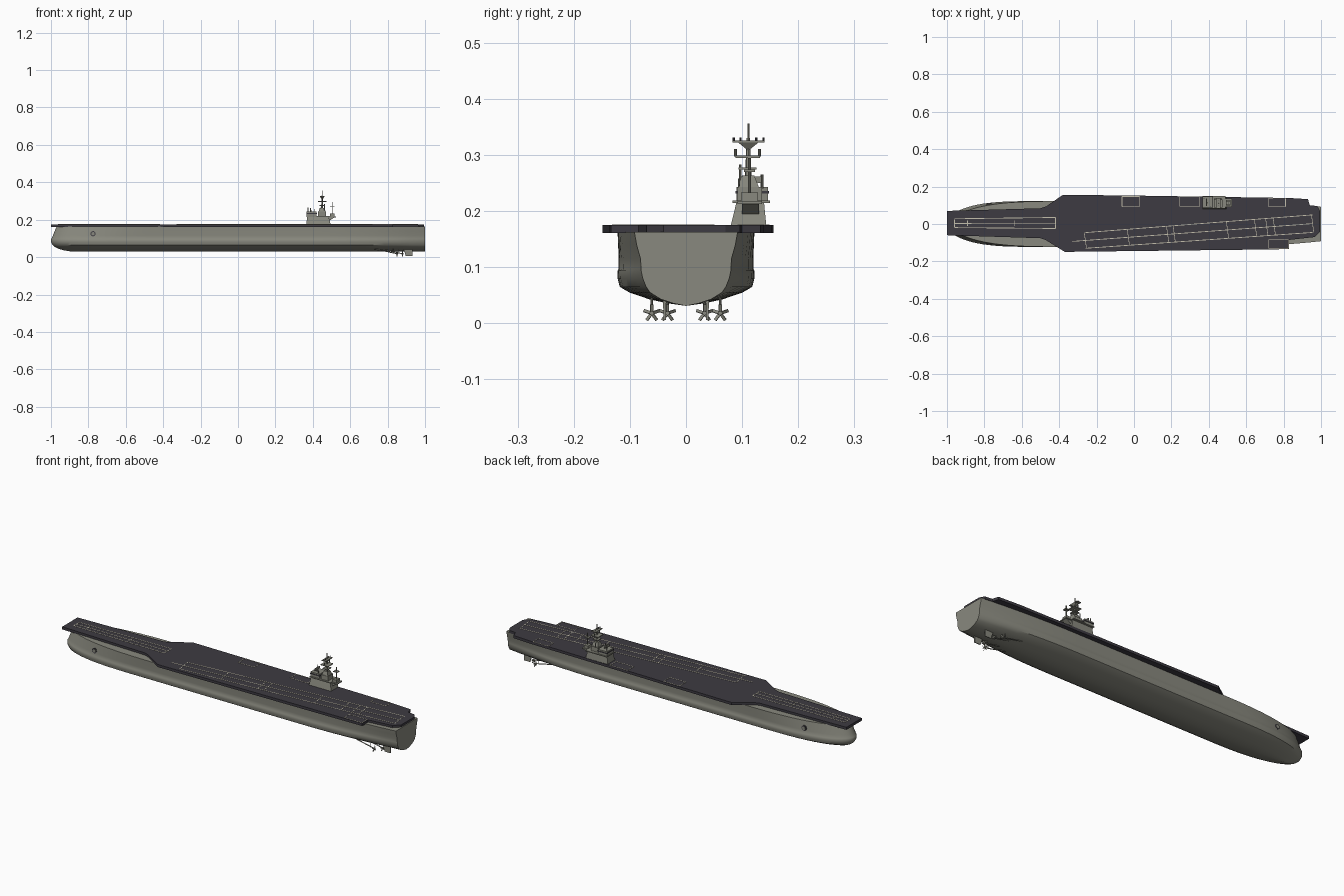
import bpy, bmesh, math
from mathutils import Vector, Matrix

cube = bpy.data.objects.get("Cube")
if cube:
    bpy.data.objects.remove(cube)


def material(name, rgb):
    m = bpy.data.materials.new(name)
    m.use_nodes = True
    m.diffuse_color = (*rgb, 1)
    m.node_tree.nodes["Principled BSDF"].inputs["Base Color"].default_value = (*rgb, 1)
    return m


GREY = material("hull grey", (0.25, 0.25, 0.21))
DARK = material("deck charcoal", (0.047, 0.043, 0.054))
CREAM = material("marking cream", (0.56, 0.53, 0.42))
DECK = 0.175


def finish(name, bm, mat, smooth=False):
    bmesh.ops.remove_doubles(bm, verts=bm.verts, dist=1e-5)
    bmesh.ops.recalc_face_normals(bm, faces=bm.faces)
    mesh = bpy.data.meshes.new(name)
    bm.to_mesh(mesh)
    bm.free()
    mesh.materials.append(mat)
    ob = bpy.data.objects.new(name, mesh)
    bpy.context.collection.objects.link(ob)
    if smooth:
        bpy.ops.object.select_all(action='DESELECT')
        ob.select_set(True)
        bpy.context.view_layer.objects.active = ob
        bpy.ops.object.shade_smooth_by_angle(angle=math.radians(35))
    return ob


def add_prism(bm, outline, z0, z1, top=None):
    lo = [bm.verts.new((x, y, z0)) for x, y in outline]
    hi = [bm.verts.new((x, y, z1)) for x, y in (top or outline)]
    n = len(lo)
    bm.faces.new(lo[::-1])
    bm.faces.new(hi)
    for i in range(n):
        bm.faces.new((lo[i], lo[(i + 1) % n], hi[(i + 1) % n], hi[i]))


def prism(name, outline, z0, z1, mat, top=None):
    bm = bmesh.new()
    add_prism(bm, outline, z0, z1, top)
    return finish(name, bm, mat)


def rect(x0, x1, y0, y1):
    return [(x0, y0), (x1, y0), (x1, y1), (x0, y1)]


def box(name, x0, x1, y0, y1, z0, z1, mat=GREY):
    return prism(name, rect(x0, x1, y0, y1), z0, z1, mat)


def rod(name, a, b, r, mat=GREY, sides=8, r2=None):
    a, b = Vector(a), Vector(b)
    turn = (b - a).to_track_quat('Z', 'Y').to_matrix().to_4x4()
    bm = bmesh.new()
    bmesh.ops.create_cone(bm, cap_ends=True, segments=sides, radius1=r,
                          radius2=r if r2 is None else r2, depth=(b - a).length,
                          matrix=Matrix.Translation((a + b) / 2) @ turn)
    return finish(name, bm, mat, smooth=sides > 6)


# Hull: waterlines as (height, half beam, stem x, transom half width)
LEVELS = [(0.031, 0, -0.9, 0), (0.036, 0.035, -0.93, 0.024), (0.043, 0.066, -0.955, 0.045),
          (0.055, 0.101, -0.98, 0.064), (0.065, 0.118, -0.992, 0.071),
          (0.08, 0.122, -1, 0.077), (0.094, 0.122, -1, 0.08), (0.097, 0.12, -0.998, 0.08),
          (0.115, 0.12, -0.99, 0.081), (0.14, 0.121, -0.98, 0.088), (0.163, 0.122, -0.97, 0.092)]


def half_beam(level, x):
    z, beam, stem, transom = level
    length = 0.45 + max(0, z - 0.1) * 2
    u = min(1, max(0, (x - stem) / length))
    s = max(0, (x - 0.45) / 0.55) ** 2
    return (beam + (transom - beam) * s) * math.sqrt(1 - (1 - u) ** 2.8)


bm = bmesh.new()
rows = []
STATIONS = 48
for i in range(STATIONS + 1):
    t = (i / STATIONS) ** 1.8
    port, starboard = [], []
    for lv in LEVELS:
        x = lv[2] + t * (1 - lv[2])
        w = half_beam(lv, x)
        port.append(bm.verts.new((x, w, lv[0])))
        starboard.append(bm.verts.new((x, -w, lv[0])))
    rows.append(port[::-1] + starboard[1:])
for a, b in zip(rows, rows[1:]):
    n = len(a)
    for j in range(n):
        k = (j + 1) % n
        bm.faces.new((a[j], a[k], b[k], b[j]))
bm.faces.new(rows[-1])
finish("hull", bm, GREY, smooth=True)

# Flight deck
OUTLINE = [(-1, 0.07), (-0.5, 0.084), (-0.47, 0.094), (-0.38, 0.156), (0, 0.152),
           (0.83, 0.139), (0.93, 0.133), (0.94, 0.1), (0.98, 0.096), (0.995, 0.07),
           (0.995, -0.04), (0.965, -0.07), (0.83, -0.085), (0.83, -0.134), (0.72, -0.136),
           (-0.37, -0.149), (-0.475, -0.084), (-0.5, -0.076), (-1, -0.06)]
prism("flight_deck", OUTLINE[::-1], 0.161, DECK, DARK)


# Deck markings
def stripe(bm, a, b, width=0.004):
    a, b = Vector(a), Vector(b)
    side = (b - a).normalized().orthogonal() * width / 2
    add_prism(bm, [a - side, b - side, b + side, a + side], DECK - 0.001, DECK + 0.0012)


bm = bmesh.new()
for y in (0.035, 0.004, -0.024):
    stripe(bm, (-0.96, y * 0.8), (-0.42, y))
for x, r in ((-0.96, 0.02), (-0.89, 0.015), (-0.64, 0.015), (-0.42, 0.03)):
    stripe(bm, (x, 0.005 - r), (x, 0.005 + r))


def landing(x, side):
    t = (x + 0.26) / 1.217
    return (x, -0.088 + 0.09 * t + side * (0.042 + 0.005 * t))


for side in (-1, 0, 1):
    stripe(bm, landing(-0.33 if side == 0 else -0.26, side), landing(0.955, side))
for x in (-0.26, -0.03, 0.18, 0.215, 0.5, 0.65, 0.71, 0.75, 0.955):
    stripe(bm, landing(x + 0.006, -1), landing(x - 0.006, 1), 0.003)
for x0, x1, y0, y1 in ((-0.064, 0.03, 0.093, 0.147), (0.245, 0.35, 0.093, 0.145),
                       (0.72, 0.81, 0.093, 0.138), (0.72, 0.825, -0.13, -0.084)):
    ring = rect(x0, x1, y0, y1)
    for i in range(4):
        stripe(bm, ring[i], ring[(i + 1) % 4], 0.003)
finish("deck_markings", bm, CREAM)

# Island
prism("island_base", rect(0.365, 0.495, 0.08, 0.143), DECK, 0.216, GREY,
      top=rect(0.37, 0.485, 0.09, 0.139))
box("island_walkway", 0.365, 0.49, 0.083, 0.15, 0.214, 0.219)
box("bridge", 0.367, 0.42, 0.09, 0.146, 0.218, 0.243)
box("bridge_windows", 0.365, 0.422, 0.088, 0.148, 0.231, 0.236, DARK)
box("island_rear_house", 0.428, 0.47, 0.092, 0.135, 0.218, 0.243)
prism("funnel", rect(0.43, 0.468, 0.094, 0.13), 0.242, 0.263, GREY,
      top=rect(0.437, 0.463, 0.1, 0.122))
box("aft_platform", 0.485, 0.523, 0.092, 0.135, 0.213, 0.218)
prism("aft_platform_bracket", rect(0.485, 0.49, 0.1, 0.13), 0.195, 0.214, GREY,
      top=rect(0.485, 0.518, 0.1, 0.13))
box("aft_radar_house", 0.492, 0.515, 0.098, 0.128, 0.217, 0.233)

# Masts, yards and antennas
MX, MY = 0.45, 0.111
rod("main_mast", (MX, MY, 0.255), (MX, MY, 0.33), 0.006, r2=0.003)
rod("mast_top", (MX, MY, 0.325), (MX, MY, 0.356), 0.0018)
box("upper_yard", MX - 0.012, MX + 0.012, 0.083, 0.14, 0.322, 0.326)
prism("upper_yard_brace", rect(MX - 0.003, MX + 0.003, 0.108, 0.114), 0.31, 0.323, GREY,
      top=rect(MX - 0.012, MX + 0.012, 0.092, 0.13))
box("lower_yard", MX - 0.022, MX + 0.022, 0.088, 0.132, 0.295, 0.299)
box("mast_platform", MX - 0.015, MX + 0.015, 0.094, 0.126, 0.274, 0.278)
for i, y in enumerate((0.085, 0.097, 0.125, 0.138)):
    rod(f"yard_light_{i}", (MX, y, 0.325), (MX, y, 0.331), 0.002, DARK)
for i, y in enumerate((0.088, 0.131)):
    rod(f"yard_antenna_{i}", (MX, y, 0.297), (MX, y, 0.311), 0.0025)
for i, (x, y, z) in enumerate(((0.375, 0.135, 0.265), (0.41, 0.095, 0.258),
                               (0.44, 0.136, 0.265), (0.463, 0.097, 0.283))):
    rod(f"whip_antenna_{i}", (x, y, 0.24), (x, y, z), 0.0022)
rod("aft_mast", (0.504, 0.113, 0.23), (0.504, 0.113, 0.295), 0.0025)
box("aft_mast_yard", 0.492, 0.516, 0.103, 0.123, 0.27, 0.274)
box("search_radar", 0.386, 0.39, 0.095, 0.135, 0.25, 0.262)
rod("search_radar_post", (0.39, 0.113, 0.24), (0.39, 0.113, 0.252), 0.004)

# Running gear and anchors, mirrored on both sides
for label, s in (("left", 1), ("right", -1)):
    for place, x, y in (("inner", 0.88, 0.033), ("outer", 0.85, 0.061)):
        hub = Vector((x, s * y, 0.018))
        rod(f"{label}_{place}_shaft", (x - 0.13, s * y, 0.046), hub, 0.0025)
        rod(f"{label}_{place}_hub", hub - Vector((0.005, 0, 0)), hub + Vector((0.006, 0, 0)), 0.004)
        rod(f"{label}_{place}_strut", (x - 0.02, s * y, 0.02), (x - 0.02, s * y, 0.05), 0.002)
        bm = bmesh.new()
        for k in range(5):
            blade = bmesh.ops.create_cube(bm, size=1)["verts"]
            spin = (Matrix.Translation(hub) @ Matrix.Rotation(k * math.tau / 5, 4, 'X')
                    @ Matrix.Translation((0, 0, 0.0085)) @ Matrix.Rotation(0.6, 4, 'Z')
                    @ Matrix.Diagonal((0.0015, 0.006, 0.014, 1)))
            bmesh.ops.transform(bm, matrix=spin, verts=blade)
        finish(f"{label}_{place}_propeller", bm, GREY)
    y = s * 0.038
    prism(f"{label}_rudder", rect(0.897, 0.932, y - 0.002, y + 0.002), 0.006, 0.044, GREY,
          top=rect(0.885, 0.932, y - 0.003, y + 0.003))
    w = half_beam(LEVELS[8], -0.775)
    rod(f"{label}_anchor_recess", (-0.775, s * (w - 0.012), 0.125),
        (-0.775, s * (w + 0.001), 0.125), 0.014, DARK, 16)
    rod(f"{label}_anchor", (-0.775, s * (w - 0.01), 0.125),
        (-0.775, s * (w + 0.003), 0.125), 0.009, GREY, 16)
